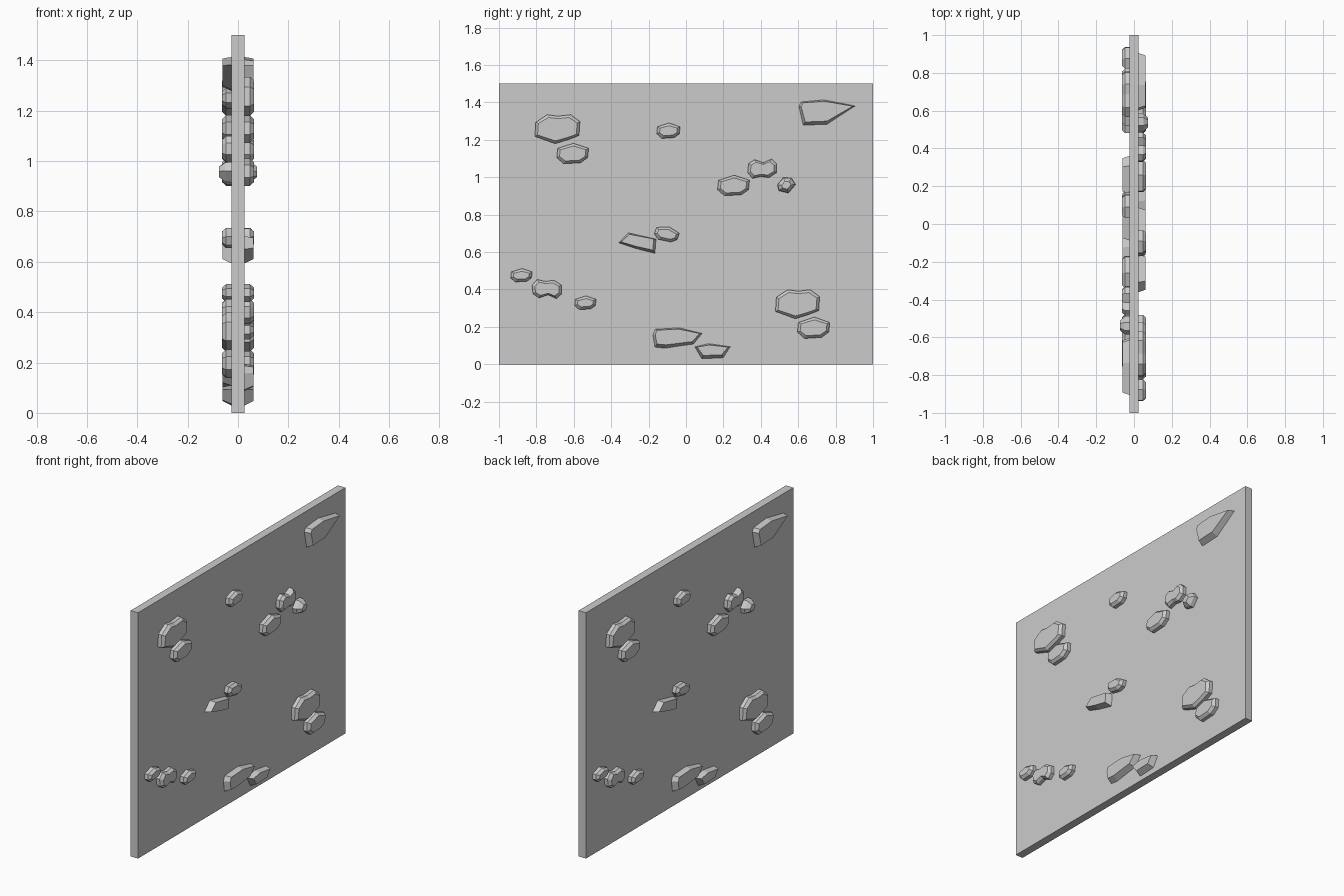
import bpy, bmesh, math
from mathutils import Vector, Matrix

if "Cube" in bpy.data.objects:
    bpy.data.objects.remove(bpy.data.objects["Cube"])

WALL_HALF = 0.025

# Outlines in a unit box, (y, z) seen from +x
SHAPES = {
    "pebble": [(-.47, .25), (.03, .5), (.5, .25), (.47, -.2), (.25, -.45), (-.28, -.5), (-.5, -.2)],
    "boulder": [(-.46, .24), (-.21, .5), (.02, .45), (.3, .5), (.5, .26), (.48, -.22),
                (.25, -.36), (-.04, -.5), (-.48, -.25)],
    "saddle": [(-.47, .25), (-.26, .46), (.05, .3), (.33, .5), (.5, .25), (.5, -.2),
               (.24, -.46), (-.05, -.4), (-.33, -.5), (-.5, -.2)],
    "nub": [(-.5, .03), (-.17, .5), (.28, .47), (.5, .05), (.11, -.5), (-.42, -.35)],
    "big_shard": [(-.5, .25), (-.46, .42), (-.06, .5), (.5, .26), (0, -.46), (-.42, -.5)],
    "side_shard": [(-.5, .02), (-.24, .5), (.5, .2), (.47, -.5), (-.05, -.26)],
    "low_shard": [(-.5, .15), (-.45, .43), (.02, .5), (.5, .22), (.32, -.3), (-.26, -.5), (-.46, -.45)],
    "small_shard": [(-.5, .3), (-.11, .5), (.5, .3), (.3, -.43), (-.3, -.5)],
}

# shape, centre y, centre z, width, height, tilt in degrees, flipped upside down
HOLDS = [
    ("boulder", -.69, 1.257, .246, .155, 0, False),
    ("boulder", .594, .321, .241, .155, 0, False),
    ("pebble", -.606, 1.127, .171, .11, 0, False),
    ("pebble", .254, .956, .171, .11, 0, False),
    ("pebble", .682, .195, .173, .114, 0, False),
    ("pebble", -.094, 1.249, .125, .083, 0, False),
    ("pebble", -.103, .697, .13, .08, -15, False),
    ("pebble", -.88, .476, .115, .072, 0, False),
    ("pebble", -.538, .329, .115, .074, 0, False),
    ("saddle", .407, 1.046, .155, .105, 0, False),
    ("saddle", -.744, .402, .158, .103, 0, True),
    ("nub", .537, .957, .098, .084, 0, False),
    ("big_shard", .754, 1.345, .305, .139, 0, False),
    ("side_shard", -.26, .647, .203, .112, 0, False),
    ("low_shard", -.045, .14, .267, .112, 0, False),
    ("small_shard", .142, .069, .193, .084, 0, False),
]


def layers_for(kind, w, h):
    """Depth, width scale, height scale, upward shift of each cross-section."""
    def inset(d):
        return 1 - 2 * d / w, 1 - 2 * d / h
    if "shard" in kind:
        return [(.02, 1, 1, 0), (.062, *inset(.014), .006)]
    if kind == "nub":
        return [(.02, 1, 1, 0), (.05, .95, .95, 0), (.075, .5, .5, 0)]
    return [(.02, 1, 1, 0), (.047, 1, 1, 0), (.063, *inset(.015), 0)]


def hold_mesh(name, kind, w, h, tilt, flip):
    pts = SHAPES[kind]
    if flip:
        pts = [(y, -z) for y, z in pts]
    bm = bmesh.new()
    rings = []
    for x, sy, sz, up in layers_for(kind, w, h):
        rings.append([bm.verts.new((x, y * w * sy, z * h * sz + up)) for y, z in pts])
    n = len(pts)
    for a, b in zip(rings, rings[1:]):
        for i in range(n):
            j = (i + 1) % n
            bm.faces.new((a[i], a[j], b[j], b[i]))
    bm.faces.new(rings[0])
    bm.faces.new(rings[-1])
    bmesh.ops.rotate(bm, verts=bm.verts, cent=Vector((0, 0, 0)),
                     matrix=Matrix.Rotation(math.radians(tilt), 3, 'X'))
    bmesh.ops.recalc_face_normals(bm, faces=bm.faces)
    me = bpy.data.meshes.new(name)
    bm.to_mesh(me)
    bm.free()
    return me


# Flat panel
bpy.ops.mesh.primitive_cube_add(size=1, location=(0, 0, .75))
wall = bpy.context.object
wall.name = "wall_panel"
wall.scale = (2 * WALL_HALF, 2, 1.5)

# Climbing holds, repeated on the other face by a half turn
for k, (kind, y, z, w, h, tilt, flip) in enumerate(HOLDS, 1):
    me = hold_mesh(f"{kind}_hold_{k}", kind, w, h, tilt, flip)
    for side, s in (("right", 1), ("left", -1)):
        ob = bpy.data.objects.new(f"{kind}_hold_{k}_{side}", me)
        ob.location = (0, s * y, z)
        ob.rotation_euler.z = 0 if s > 0 else math.pi
        bpy.context.collection.objects.link(ob)
